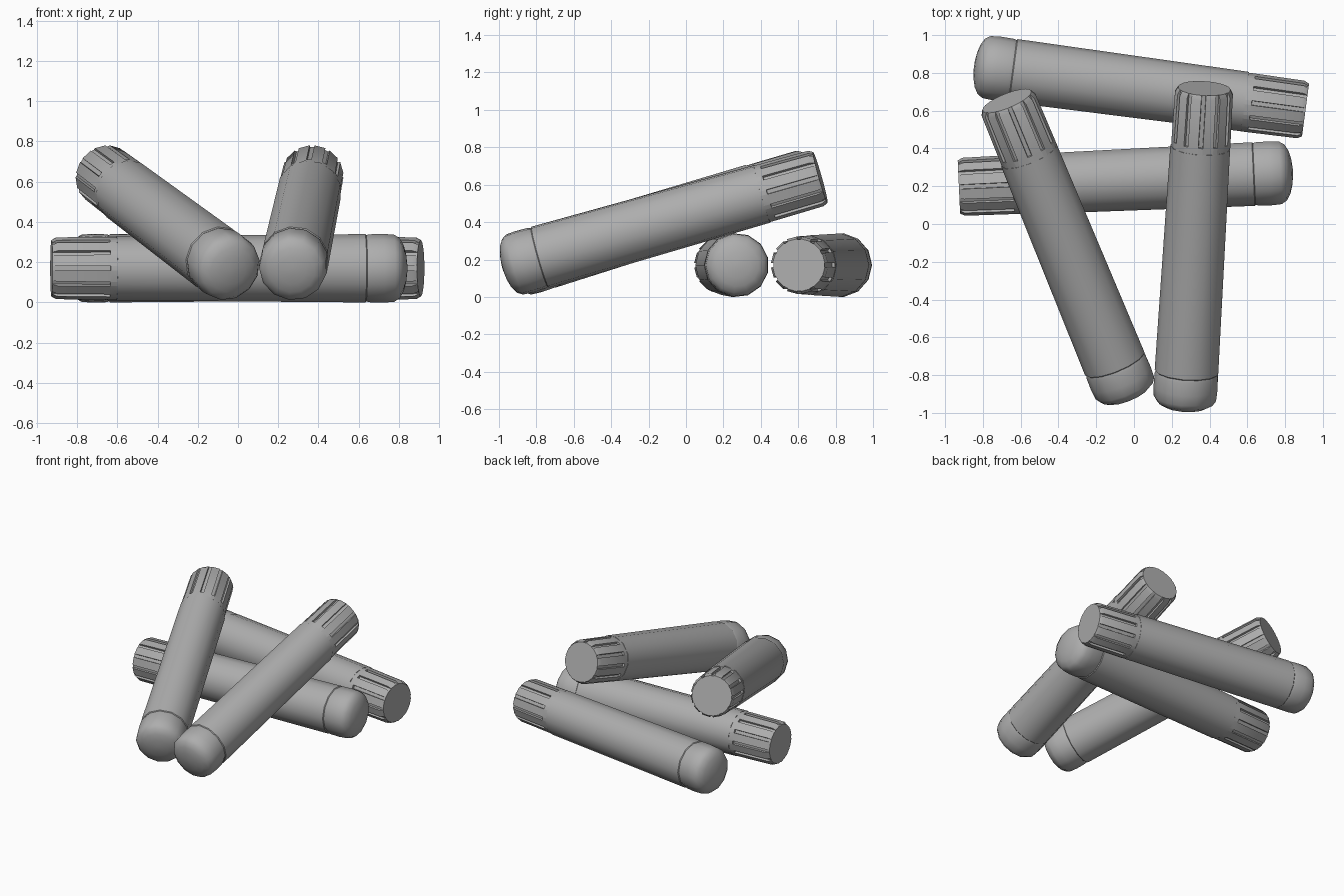
import bpy, bmesh
from math import cos, sin, radians, tau
from mathutils import Vector

if "Cube" in bpy.data.objects:
    bpy.data.objects.remove(bpy.data.objects["Cube"])

LENGTH = 1.77
JOINT = 1.447      # where the cap meets the barrel
SLOTS = 12

grey = bpy.data.materials.new("dark_grey")
grey.diffuse_color = (.42, .42, .42, 1)
grey.use_nodes = True
grey.node_tree.nodes["Principled BSDF"].inputs["Base Color"].default_value = grey.diffuse_color


def loft(name, rings):
    """Skin closed rings of points along local z and fill both ends."""
    bm = bmesh.new()
    loops = [[bm.verts.new(p) for p in ring] for ring in rings]
    n = len(loops[0])
    for a, b in zip(loops, loops[1:]):
        for i in range(n):
            j = (i + 1) % n
            bm.faces.new((a[i], a[j], b[j], b[i]))
    bm.faces.new(loops[0][::-1])
    bm.faces.new(loops[-1])
    bmesh.ops.recalc_face_normals(bm, faces=bm.faces)
    mesh = bpy.data.meshes.new(name)
    bm.to_mesh(mesh)
    bm.free()
    mesh.materials.append(grey)
    ob = bpy.data.objects.new(name, mesh)
    bpy.context.collection.objects.link(ob)
    return ob


def barrel(name):
    # domed end plug, small step, slightly tapered barrel
    profile = [(0, .02), (.006, .07), (.018, .115), (.038, .150), (.066, .168),
               (.12, .172), (.19, .170), (.205, .166), (.21, .171), (JOINT, .161)]
    n = 13
    return loft(name, [[(r * cos(tau * i / n), r * sin(tau * i / n), z)
                        for i in range(n)] for z, r in profile])


def cap(name):
    # rows: height, panel radius, slot radius
    rows = [(JOINT - .005, .157, .157), (JOINT + .035, .157, .157),
            (JOINT + .036, .157, .142), (LENGTH - .025, .154, .140),
            (LENGTH, .141, .138)]
    rings = []
    for z, outer, inner in rows:
        ring = []
        for k in range(SLOTS):
            mid = 360 / SLOTS * k
            for off, r in ((-4.5, outer), (-4.3, inner), (4.3, inner), (4.5, outer)):
                a = radians(mid + off)
                ring.append((r * cos(a), r * sin(a), z))
        rings.append(ring)
    return loft(name, rings)


def marker(label, end, heading, tilt):
    """Place a marker by its cap end, pointing along heading and rising by tilt."""
    h, t = radians(heading), radians(tilt)
    d = Vector((cos(h) * cos(t), sin(h) * cos(t), sin(t)))
    for ob in (barrel(label + "_barrel"), cap(label + "_cap")):
        ob.rotation_mode = 'QUATERNION'
        ob.rotation_quaternion = d.to_track_quat('Z', 'Y')
        ob.location = Vector(end) - d * LENGTH
        bpy.ops.object.select_all(action='DESELECT')
        ob.select_set(True)
        bpy.context.view_layer.objects.active = ob
        bpy.ops.object.shade_smooth_by_angle(angle=radians(33))


# two markers lying flat
marker("back_marker", (.908, .603, .17), -7.6, 0)
marker("middle_marker", (-.927, .196, .17), 182.6, 0)
# two markers leaning on them
marker("left_marker", (-.673, .652, .64), 112.4, 15.9)
marker("right_marker", (.372, .718, .64), 86.5, 15.9)
